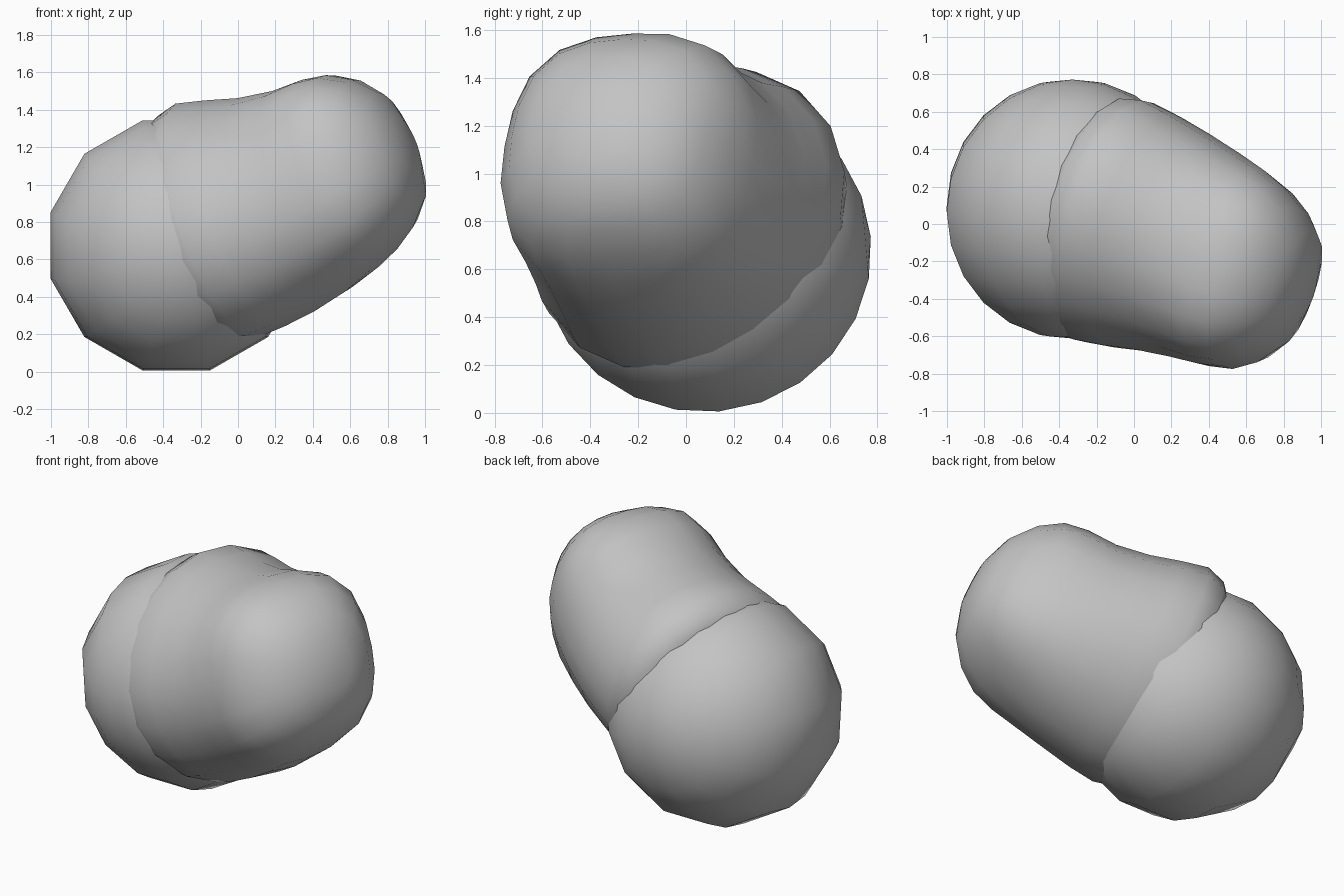
import bpy, bmesh, math
from mathutils import Vector, Matrix

if "Cube" in bpy.data.objects:
    bpy.data.objects.remove(bpy.data.objects["Cube"])

stone = bpy.data.materials.new("stone_grey")
stone.use_nodes = True
stone.diffuse_color = (0.55, 0.55, 0.55, 1)
stone.node_tree.nodes["Principled BSDF"].inputs["Base Color"].default_value = stone.diffuse_color


def finish(bm, name):
    bmesh.ops.recalc_face_normals(bm, faces=bm.faces)
    for f in bm.faces:
        f.smooth = True
    mesh = bpy.data.meshes.new(name)
    bm.to_mesh(mesh)
    bm.free()
    mesh.materials.append(stone)
    obj = bpy.data.objects.new(name, mesh)
    bpy.context.collection.objects.link(obj)
    return obj


# Round ball, poles facing front and back
ball_center = Vector((-0.33, 0.08, 0.675))
bm = bmesh.new()
bmesh.ops.create_uvsphere(bm, u_segments=12, v_segments=12, radius=0.695)
turn = Matrix.Rotation(math.radians(-85), 4, "X") @ Matrix.Rotation(math.radians(15), 4, "Z")
bmesh.ops.transform(bm, matrix=Matrix.Translation(ball_center) @ turn, verts=bm.verts)
finish(bm, "round_ball")

# Blunt body growing out of the ball along a slanted axis
axis = Vector((0.75, -0.26, 0.30)).normalized()
side = Vector((0, 0, 1)).cross(axis).normalized()
up = axis.cross(side)
SIDES = 20
# distance along the axis, radius, shift up, shift sideways, diagonal stretch, squareness
rings = [
    (0.06, 0.56, 0.04, 0.01, 0.06, 0.0),
    (0.14, 0.64, 0.045, 0.01, 0.06, 0.0),
    (0.26, 0.667, 0.045, 0.01, 0.065, 0.0),
    (0.42, 0.645, 0.025, 0.01, 0.06, 0.0),
    (0.60, 0.61, 0.005, 0.01, 0.045, 0.01),
    (0.80, 0.575, 0.005, 0.0, 0.03, 0.03),
    (0.98, 0.545, 0.03, -0.015, 0.025, 0.07),
    (1.12, 0.505, 0.045, -0.025, 0.025, 0.09),
    (1.25, 0.43, 0.045, -0.025, 0.02, 0.08),
    (1.36, 0.32, 0.04, -0.02, 0.0, 0.04),
    (1.42, 0.16, 0.04, -0.02, 0.0, 0.0),
]
bm = bmesh.new()
loops = []
for t, radius, du, dv, diagonal, square in rings:
    mid = ball_center + axis * t + up * du + side * dv
    loop = []
    for i in range(SIDES):
        a = 2 * math.pi * i / SIDES
        s = math.sin(2 * a)
        r = radius * (1 + diagonal * s + square * s * s)
        loop.append(bm.verts.new(mid + up * r * math.sin(a) + side * r * math.cos(a)))
    loops.append(loop)
for a, b in zip(loops, loops[1:]):
    for i in range(SIDES):
        j = (i + 1) % SIDES
        bm.faces.new((a[i], a[j], b[j], b[i]))
bm.faces.new(loops[0])
tip = bm.verts.new(ball_center + axis * 1.435 + up * 0.04 - side * 0.02)
for i in range(SIDES):
    bm.faces.new((loops[-1][i], loops[-1][(i + 1) % SIDES], tip))
finish(bm, "blunt_body")
